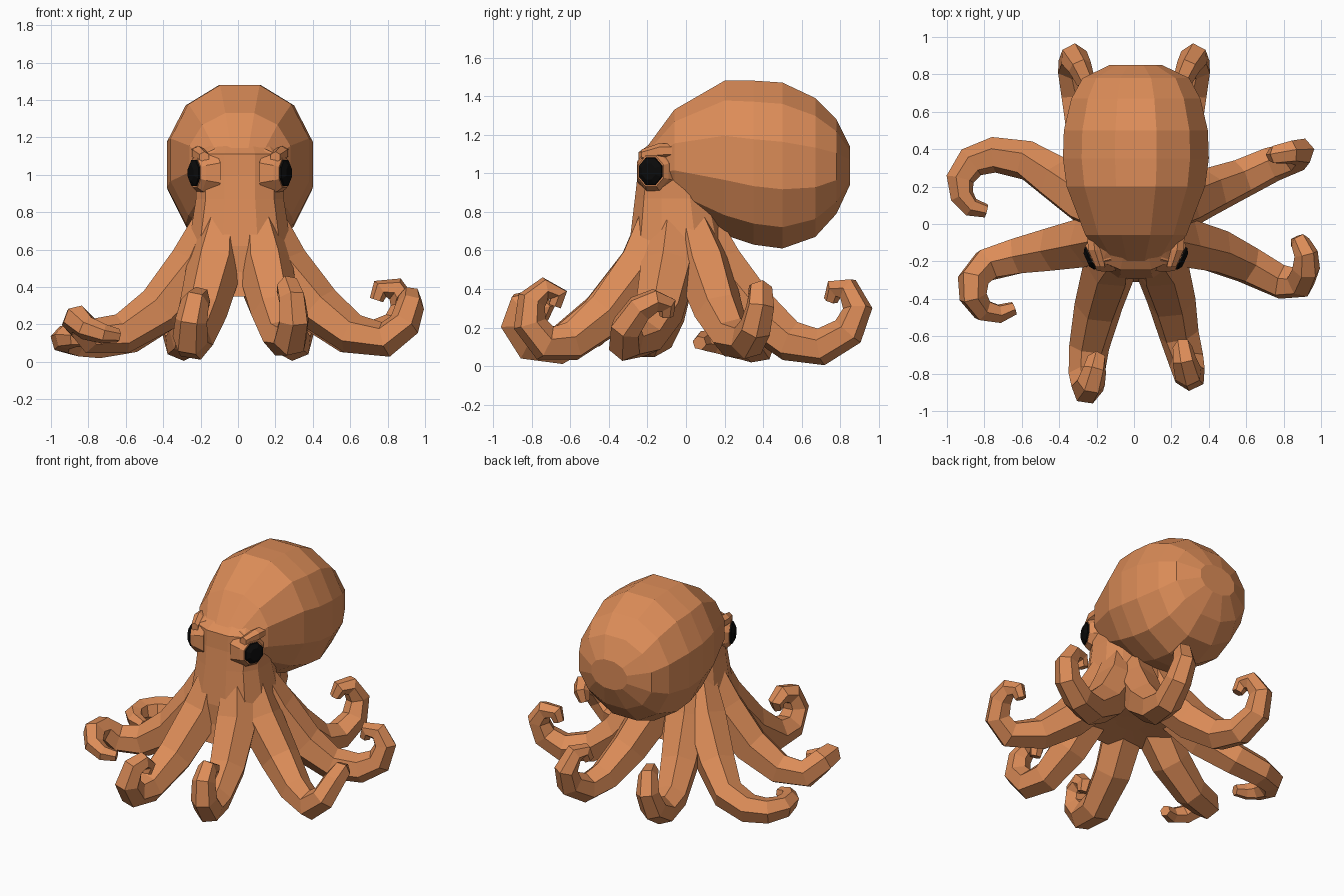
import bpy, bmesh, math
from mathutils import Vector

cube = bpy.data.objects.get("Cube")
if cube:
    bpy.data.objects.remove(cube, do_unlink=True)


def make_material(name, color):
    mat = bpy.data.materials.new(name)
    mat.use_nodes = True
    mat.diffuse_color = (*color, 1)
    bsdf = next(n for n in mat.node_tree.nodes if n.type == 'BSDF_PRINCIPLED')
    bsdf.inputs["Base Color"].default_value = (*color, 1)
    bsdf.inputs["Roughness"].default_value = 0.8
    return mat


skin = make_material("orange skin", (0.72, 0.265, 0.098))
black = make_material("eye black", (0.003, 0.003, 0.003))


def loft(name, rings, mat):
    """Skin a list of equal-length vertex rings and cap both ends."""
    bm = bmesh.new()
    loops = [[bm.verts.new(p) for p in ring] for ring in rings]
    count = len(loops[0])
    for a, b in zip(loops, loops[1:]):
        for i in range(count):
            j = (i + 1) % count
            bm.faces.new((a[i], a[j], b[j], b[i]))
    bm.faces.new(loops[0])
    bm.faces.new(loops[-1])
    bmesh.ops.recalc_face_normals(bm, faces=bm.faces)
    mesh = bpy.data.meshes.new(name)
    bm.to_mesh(mesh)
    bm.free()
    mesh.materials.append(mat)
    obj = bpy.data.objects.new(name, mesh)
    bpy.context.collection.objects.link(obj)


def ring(center, u, v, sides, power=1.0):
    """Polygon around center with half-axes u and v; power below 1 squares it off."""
    center, u, v = Vector(center), Vector(u), Vector(v)
    grow = 1 / math.cos(math.pi / sides) ** power
    points = []
    for i in range(sides):
        angle = math.tau * (i + 0.5) / sides
        c, s = (math.copysign(abs(t) ** power, t) * grow
                for t in (math.cos(angle), math.sin(angle)))
        points.append(center + u * c + v * s)
    return points


# Mantle: y, bottom, top, half width
mantle = [(-0.2, 0.92, 1.14, 0.16), (-0.06, 0.84, 1.33, 0.27),
          (0.2, 0.68, 1.48, 0.37), (0.35, 0.63, 1.48, 0.39),
          (0.5, 0.61, 1.47, 0.385), (0.67, 0.67, 1.39, 0.345),
          (0.78, 0.79, 1.28, 0.285), (0.85, 0.94, 1.14, 0.14)]
loft("mantle", [ring((0.01, y, (lo + hi) / 2), (w, 0, 0), (0, 0, (hi - lo) / 2), 12, 0.95)
                for y, lo, hi, w in mantle], skin)

# Head, neck and the web between the tentacles: z, front, back, half width
head = [(1.17, -0.16, 0.1, 0.19), (1.11, -0.245, 0.14, 0.235),
        (1.0, -0.25, 0.16, 0.235), (0.87, -0.265, 0.16, 0.235),
        (0.62, -0.295, 0.22, 0.275), (0.48, -0.29, 0.23, 0.28),
        (0.35, -0.31, 0.25, 0.3), (0.36, -0.1, 0.06, 0.09)]
loft("head", [ring((0.01, (f + b) / 2, z), (w, 0, 0), (0, (b - f) / 2, 0), 12, 0.8)
              for z, f, b, w in head], skin)

# Eyes turned outward and a little forward, under sloping brows
for side, label in ((1, "left"), (-1, "right")):
    out = Vector((side * 0.91, -0.41, 0))
    across = Vector((0.41, side * 0.91, 0))
    eye = Vector((0.01 + side * 0.235, -0.18, 1.01))

    def eye_ring(depth, radius):
        return ring(eye + out * depth, across * radius, (0, 0, radius * 1.08), 8)

    loft(label + "_eyelid", [eye_ring(-0.09, 0.12), eye_ring(-0.02, 0.09),
                             eye_ring(0.005, 0.073)], skin)
    loft(label + "_eye", [eye_ring(-0.01, 0.067), eye_ring(0.015, 0.064),
                          eye_ring(0.032, 0.038)], black)
    brow = [(-0.23, 0.19, 1.095, 0.025), (-0.14, 0.22, 1.115, 0.035),
            (0.0, 0.235, 1.12, 0.03)]
    loft(label + "_brow", [ring((0.01 + side * x, y, z), (r, 0, 0), (0, 0, r), 6)
                           for y, x, z, r in brow], skin)

# Tentacles: six-sided tapering tubes along bent paths
TAPER = (0.08, 0.13, 0.113, 0.094, 0.084, 0.075, 0.066, 0.056, 0.046, 0.032)


def tentacle(name, *path):
    pts = [Vector(p) for p in path]
    last = len(pts) - 1
    rings, normal, previous = [], None, None
    for i, p in enumerate(pts):
        ahead = (pts[min(i + 1, last)] - p).normalized()
        behind = (p - pts[max(i - 1, 0)]).normalized()
        tangent = (ahead + behind).normalized()
        if normal is None:
            normal = tangent.cross(Vector((0, 0, 1))).normalized()
        else:
            normal = previous.rotation_difference(tangent) @ normal
        previous = tangent
        rings.append(ring(p, normal * TAPER[i], tangent.cross(normal) * TAPER[i], 6))
    loft(name, rings, skin)


tentacle("front_left_tentacle",
         (0.1, -0.15, 0.8), (0.14, -0.21, 0.53), (0.2, -0.41, 0.27),
         (0.24, -0.59, 0.13), (0.28, -0.73, 0.12), (0.3, -0.81, 0.22),
         (0.29, -0.8, 0.34), (0.27, -0.73, 0.4), (0.26, -0.66, 0.37),
         (0.26, -0.68, 0.31))
tentacle("front_right_tentacle",
         (-0.08, -0.15, 0.8), (-0.12, -0.21, 0.53), (-0.19, -0.44, 0.26),
         (-0.24, -0.66, 0.11), (-0.255, -0.81, 0.12), (-0.25, -0.88, 0.22),
         (-0.23, -0.85, 0.32), (-0.21, -0.78, 0.34), (-0.2, -0.73, 0.3),
         (-0.2, -0.75, 0.25))
tentacle("mid_left_tentacle",
         (0.14, -0.07, 0.8), (0.23, -0.09, 0.52), (0.43, -0.14, 0.29),
         (0.61, -0.22, 0.15), (0.79, -0.31, 0.12), (0.89, -0.31, 0.2),
         (0.92, -0.24, 0.3), (0.92, -0.16, 0.34), (0.89, -0.1, 0.32),
         (0.87, -0.1, 0.26))
tentacle("mid_right_tentacle",
         (-0.12, -0.07, 0.8), (-0.22, -0.09, 0.52), (-0.42, -0.13, 0.28),
         (-0.62, -0.17, 0.15), (-0.79, -0.22, 0.14), (-0.86, -0.3, 0.22),
         (-0.86, -0.39, 0.23), (-0.81, -0.46, 0.18), (-0.72, -0.48, 0.15),
         (-0.64, -0.45, 0.14))
tentacle("rear_left_tentacle",
         (0.13, 0.01, 0.8), (0.22, 0.09, 0.52), (0.4, 0.17, 0.28),
         (0.57, 0.24, 0.15), (0.74, 0.32, 0.13), (0.86, 0.36, 0.2),
         (0.89, 0.385, 0.31), (0.84, 0.385, 0.39), (0.76, 0.37, 0.39),
         (0.74, 0.37, 0.33))
tentacle("rear_right_tentacle",
         (-0.11, 0.01, 0.8), (-0.21, 0.1, 0.52), (-0.4, 0.23, 0.28),
         (-0.57, 0.34, 0.15), (-0.75, 0.37, 0.11), (-0.87, 0.33, 0.11),
         (-0.93, 0.24, 0.12), (-0.92, 0.15, 0.13), (-0.87, 0.09, 0.13),
         (-0.79, 0.07, 0.12))

# The back pair is mirrored
for side, label in ((1, "left"), (-1, "right")):
    back = [(0.07, 0.06, 0.8), (0.12, 0.16, 0.52), (0.2, 0.36, 0.28),
            (0.265, 0.54, 0.13), (0.3, 0.7, 0.1), (0.33, 0.84, 0.18),
            (0.32, 0.89, 0.3), (0.29, 0.84, 0.4), (0.26, 0.77, 0.4),
            (0.24, 0.75, 0.34)]
    tentacle("back_" + label + "_tentacle",
             *[(side * x, y, z) for x, y, z in back])
